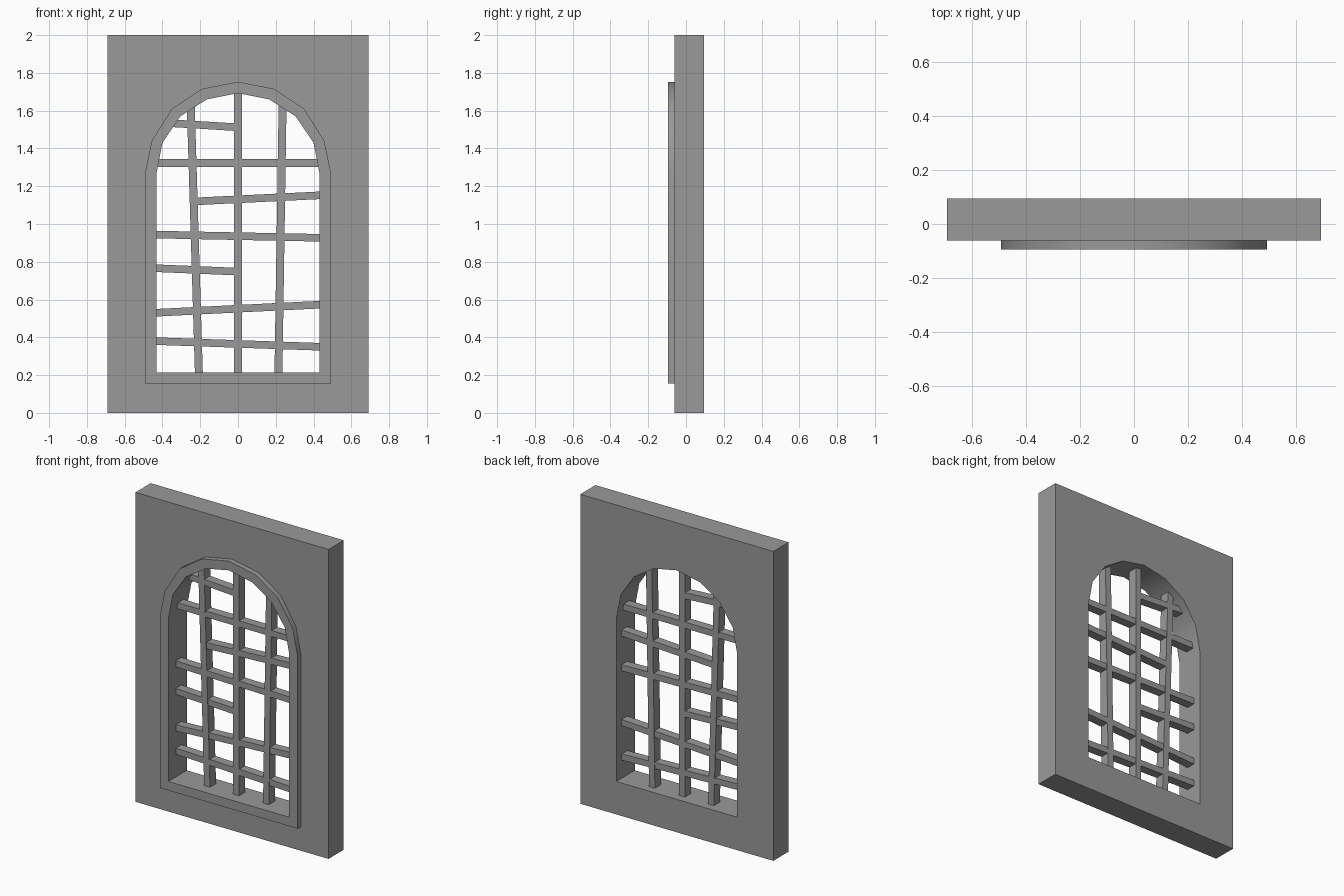
import bpy, math
from mathutils import Vector

if "Cube" in bpy.data.objects:
    bpy.data.objects.remove(bpy.data.objects["Cube"])

# Dark iron-grey stone
stone = bpy.data.materials.new("dark_grey")
stone.diffuse_color = (0.32, 0.32, 0.32, 1)
stone.use_nodes = True
stone.node_tree.nodes["Principled BSDF"].inputs["Base Color"].default_value = stone.diffuse_color


def outline(half_arch, bottom):
    """Mirrored arch profile, half_arch runs from springing to crown."""
    right = [(half_arch[0][0], bottom)] + half_arch
    left = [(-x, z) for x, z in reversed(right) if x > 0]
    return right + left


def plate(name, loops, y0, y1):
    """Flat filled profile with holes, given thickness from y0 to y1."""
    cu = bpy.data.curves.new(name, 'CURVE')
    cu.dimensions = '2D'
    cu.fill_mode = 'BOTH'
    cu.extrude = (y1 - y0) / 2
    for pts in loops:
        sp = cu.splines.new('POLY')
        sp.points.add(len(pts) - 1)
        for p, (x, z) in zip(sp.points, pts):
            p.co = (x, z, 0, 1)
        sp.use_cyclic_u = True
    ob = bpy.data.objects.new(name, cu)
    bpy.context.collection.objects.link(ob)
    ob.rotation_euler.x = math.pi / 2
    ob.location.y = (y0 + y1) / 2
    bpy.ops.object.select_all(action='DESELECT')
    ob.select_set(True)
    bpy.context.view_layer.objects.active = ob
    bpy.ops.object.convert(target='MESH')
    ob = bpy.context.object
    ob.data.materials.clear()
    ob.data.materials.append(stone)
    bpy.ops.object.shade_smooth_by_angle(angle=math.radians(30))
    return ob


def bar(name, a, b, width, y0, y1):
    """Square bar between two (x, z) points."""
    a, b = Vector((a[0], 0, a[1])), Vector((b[0], 0, b[1]))
    d = b - a
    bpy.ops.mesh.primitive_cube_add(size=1)
    ob = bpy.context.object
    ob.name = name
    ob.location = (a + b) / 2 + Vector((0, (y0 + y1) / 2, 0))
    ob.scale = (d.length, y1 - y0, width)
    ob.rotation_euler.y = -math.atan2(d.z, d.x)
    ob.data.materials.append(stone)
    return ob


outer = outline([(0.492, 1.27), (0.457, 1.44), (0.35, 1.61), (0.193, 1.715), (0, 1.753)], 0.155)
inner = outline([(0.432, 1.265), (0.40, 1.43), (0.305, 1.57), (0.165, 1.66), (0, 1.693)], 0.213)
block = [(-0.69, 0), (0.69, 0), (0.69, 2), (-0.69, 2)]

# Wall block and raised arch trim
plate("wall", [block, inner], -0.061, 0.094)
plate("arch_trim", [outer, inner], -0.094, -0.061)

# Upright bars, slightly crooked
for i, (a, b) in enumerate([((-0.207, 0.205), (-0.25, 1.625)),
                            ((0, 0.205), (0, 1.70)),
                            ((0.214, 0.205), (0.236, 1.63))]):
    bar(f"upright_bar_{i}", a, b, 0.042, -0.02, 0.042)

# Cross bars, some short and tilted
for i, (a, b) in enumerate([((-0.345, 1.533), (0, 1.512)),
                            ((-0.437, 1.323), (0.437, 1.323)),
                            ((-0.22, 1.12), (0.437, 1.152)),
                            ((-0.437, 0.944), (0.437, 0.927)),
                            ((-0.437, 0.766), (0, 0.748)),
                            ((-0.437, 0.53), (0.437, 0.573)),
                            ((-0.437, 0.38), (0.437, 0.35))]):
    bar(f"cross_bar_{i}", a, b, 0.04, -0.018, 0.04)
